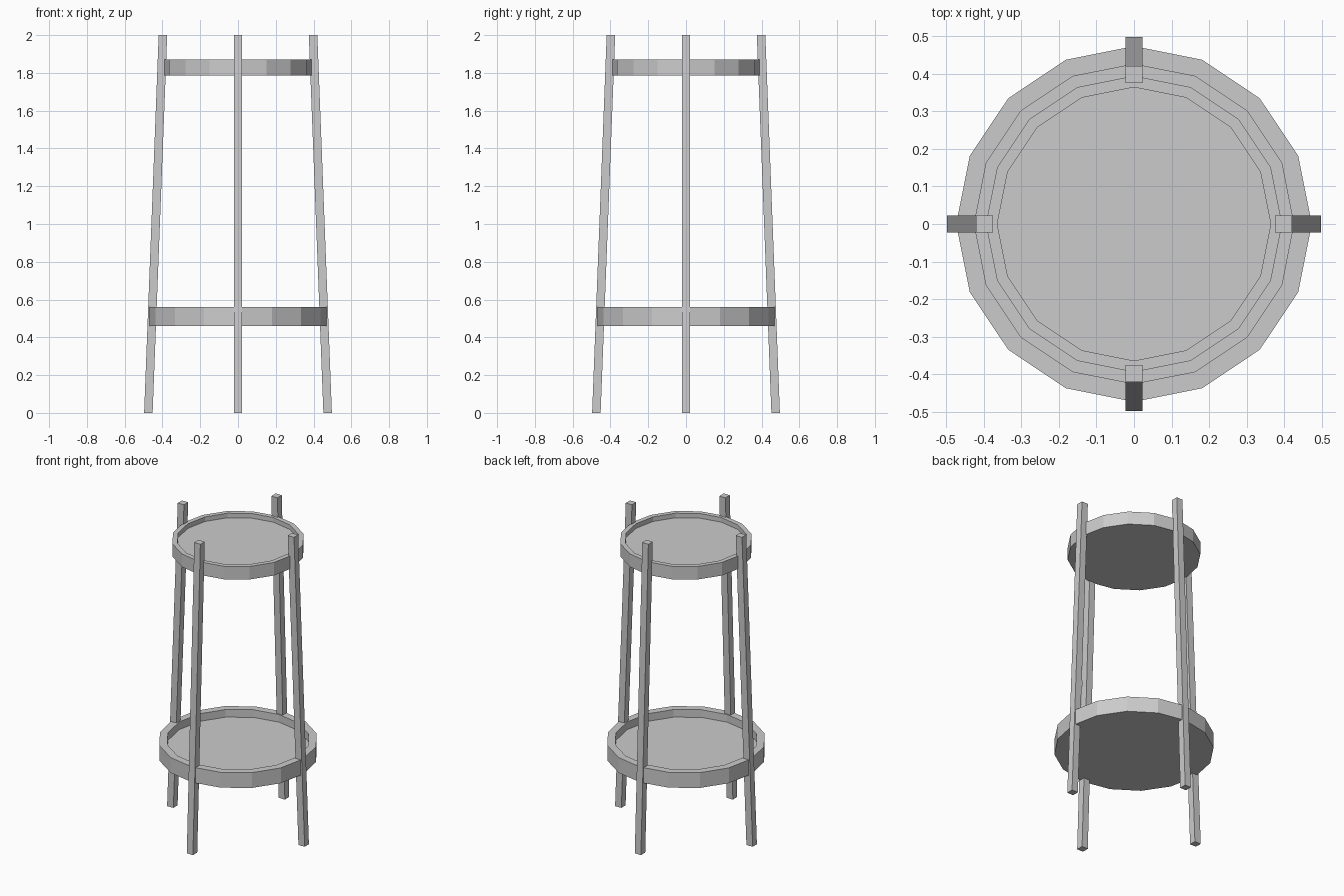
import bpy
import bmesh
import math
from mathutils import Matrix, Vector

SIDES = 16

cube = bpy.data.objects.get("Cube")
if cube:
    bpy.data.objects.remove(cube, do_unlink=True)

# Single grey finish
grey = bpy.data.materials.new("plain grey")
grey.use_nodes = True
colour = (0.6, 0.6, 0.6, 1.0)
grey.diffuse_color = colour
grey.node_tree.nodes["Principled BSDF"].inputs["Base Color"].default_value = colour


def add_object(name, bm):
    bmesh.ops.recalc_face_normals(bm, faces=bm.faces)
    mesh = bpy.data.meshes.new(name)
    bm.to_mesh(mesh)
    bm.free()
    mesh.materials.append(grey)
    obj = bpy.data.objects.new(name, mesh)
    bpy.context.collection.objects.link(obj)
    return obj


def tray(name, radius, inner, bottom, top, depth):
    """Faceted disc with a raised rim around a sunken floor."""
    bm = bmesh.new()
    place = Matrix.Translation((0, 0, (bottom + top) / 2))
    bmesh.ops.create_cone(bm, cap_ends=True, segments=SIDES, radius1=radius,
                          radius2=radius, depth=top - bottom, matrix=place)
    bm.normal_update()
    lid = max(bm.faces, key=lambda f: f.calc_center_median().z)
    rim = (radius - inner) * math.cos(math.pi / SIDES)
    bmesh.ops.inset_region(bm, faces=[lid], thickness=rim)
    floor = bmesh.ops.extrude_discrete_faces(bm, faces=[lid])["faces"][0]
    bmesh.ops.translate(bm, verts=floor.verts, vec=(0, 0, -depth))
    return add_object(name, bm)


def leg(name, angle):
    """Square post leaning inwards, with level ends."""
    bm = bmesh.new()
    bmesh.ops.create_cube(bm, size=1)
    for v in bm.verts:
        centre = 0.3975 if v.co.z > 0 else 0.4745
        v.co = Vector((centre + v.co.x * 0.045, v.co.y * 0.044, v.co.z * 2 + 1))
    bmesh.ops.rotate(bm, verts=bm.verts, cent=(0, 0, 0),
                     matrix=Matrix.Rotation(angle, 3, 'Z'))
    return add_object(name, bm)


# Trays
tray("lower_tray", 0.473, 0.424, 0.46, 0.56, 0.05)
tray("upper_tray", 0.394, 0.363, 1.785, 1.87, 0.03)

# Legs
for i, side in enumerate(("left", "back", "right", "front")):
    leg(side + "_leg", i * math.pi / 2)
